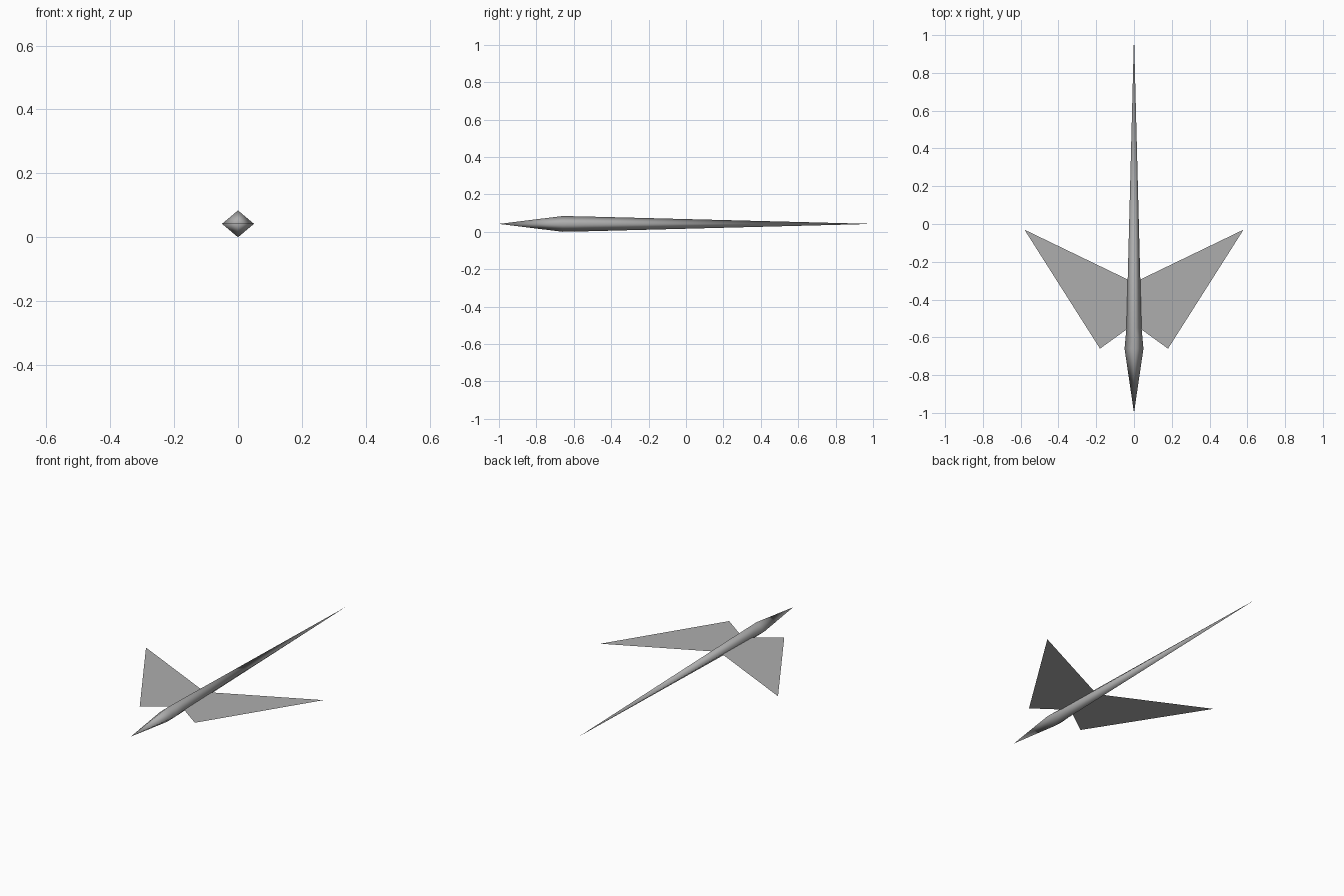
import bpy
import bmesh

cube = bpy.data.objects.get("Cube")
if cube:
    bpy.data.objects.remove(cube, do_unlink=True)

MID_Z = 0.042

grey = bpy.data.materials.new("plain grey")
grey.use_nodes = True
grey.diffuse_color = (0.42, 0.42, 0.42, 1)
grey.node_tree.nodes["Principled BSDF"].inputs["Base Color"].default_value = (0.42, 0.42, 0.42, 1)


def make_object(name, bm, smooth):
    bmesh.ops.recalc_face_normals(bm, faces=bm.faces)
    mesh = bpy.data.meshes.new(name)
    bm.to_mesh(mesh)
    bm.free()
    mesh.materials.append(grey)
    for poly in mesh.polygons:
        poly.use_smooth = smooth
    obj = bpy.data.objects.new(name, mesh)
    bpy.context.collection.objects.link(obj)
    return obj


# Body: diamond cross-sections (y, half width, half height) between two points
sections = [(-0.66, 0.05, 0.042), (-0.55, 0.04, 0.040)]
bm = bmesh.new()
nose = bm.verts.new((0, -1, MID_Z))
tail = bm.verts.new((0, 1, MID_Z))
rings = [[bm.verts.new((x * w, y, MID_Z + z * h))
          for x, z in ((1, 0), (0, 1), (-1, 0), (0, -1))]
         for y, w, h in sections]
for i in range(4):
    j = (i + 1) % 4
    bm.faces.new((nose, rings[0][i], rings[0][j]))
    for a, b in zip(rings, rings[1:]):
        bm.faces.new((a[i], b[i], b[j], a[j]))
    bm.faces.new((rings[-1][i], tail, rings[-1][j]))
make_object("body", bm, True)

# Wings: flat swept sheets, mirrored about the body
outline = [(0, -0.53), (0.18, -0.66), (0.58, -0.03), (0, -0.31)]
for side, name in ((1, "left_wing"), (-1, "right_wing")):
    bm = bmesh.new()
    face = bm.faces.new([bm.verts.new((side * x, y, MID_Z)) for x, y in outline])
    bm.normal_update()
    if face.normal.z < 0:
        face.normal_flip()
    mesh = bpy.data.meshes.new(name)
    bm.to_mesh(mesh)
    bm.free()
    mesh.materials.append(grey)
    bpy.context.collection.objects.link(bpy.data.objects.new(name, mesh))
